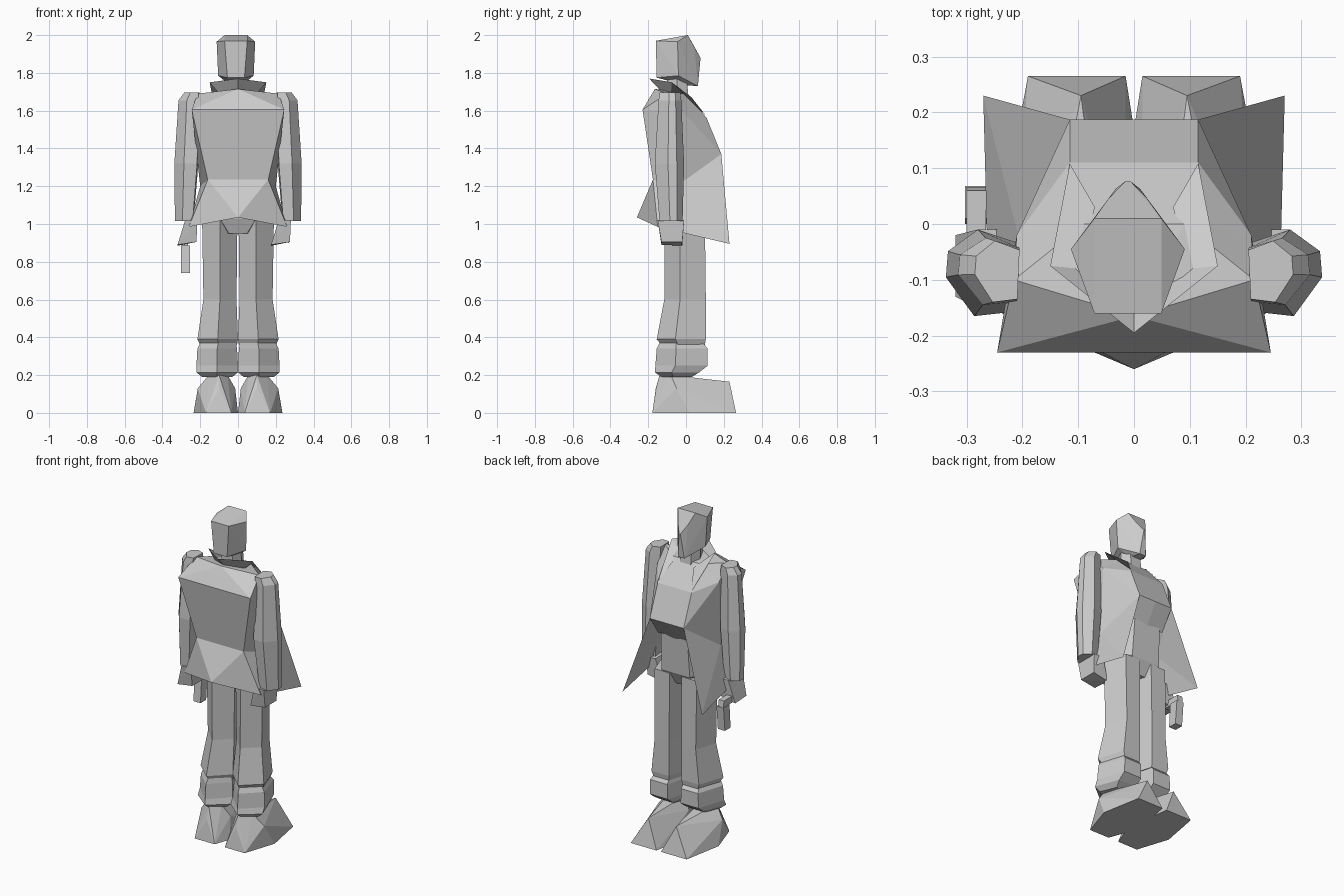
import bpy, bmesh

def finish(name, bm):
    bmesh.ops.recalc_face_normals(bm, faces=bm.faces[:])
    me = bpy.data.meshes.new(name)
    bm.to_mesh(me)
    bm.free()
    ob = bpy.data.objects.new(name, me)
    bpy.context.collection.objects.link(ob)
    return ob

def hull(name, pts):
    bm = bmesh.new()
    for p in pts:
        bm.verts.new(p)
    r = bmesh.ops.convex_hull(bm, input=bm.verts[:])
    junk = set(r['geom_interior'] + r['geom_unused'])
    bmesh.ops.delete(bm, geom=[v for v in junk if isinstance(v, bmesh.types.BMVert)], context='VERTS')
    bmesh.ops.dissolve_limit(bm, angle_limit=0.02, verts=bm.verts[:], edges=bm.edges[:])
    return finish(name, bm)

def loft(name, outline, rings, side=1):
    """Stack scaled copies of a unit outline; ring = z, x0, x1, y0, y1."""
    bm = bmesh.new()
    loops = [[bm.verts.new((side * (x0 + u * (x1 - x0)), y0 + v * (y1 - y0), z)) for u, v in outline]
             for z, x0, x1, y0, y1 in rings]
    n = len(outline)
    for a, b in zip(loops, loops[1:]):
        for i in range(n):
            j = (i + 1) % n
            bm.faces.new((a[i], a[j], b[j], b[i]))
    bm.faces.new(loops[0])
    bm.faces.new(loops[-1])
    return finish(name, bm)

def half_shell(name, pts, faces):
    """Half of a symmetric open shell, mirrored over x."""
    bm = bmesh.new()
    vs = [bm.verts.new(p) for p in pts]
    for f in faces:
        bm.faces.new([vs[i] for i in f])
    ob = finish(name, bm)
    m = ob.modifiers.new("mirror", 'MIRROR')
    m.use_clip = True
    return ob

LEG = [(.5, 0), (1, .38), (.75, 1), (.2, 1), (0, .4)]
EVEN = [(.2, 0), (.8, 0), (1, .5), (.8, 1), (.2, 1), (0, .5)]
ARM = [(.05, .05), (.6, 0), (1, .45), (.97, .75), (.55, 1), (0, .85)]
BOX = [(0, 0), (1, 0), (1, 1), (0, 1)]

# coat: back, shoulders, chest, tail and open front flaps
coat = [
    (0, -.165, 1.715), (.215, -.1, 1.69), (.09, 0, 1.69), (.245, -.23, 1.605),      # 0-3
    (.21, -.02, 1.6), (.115, .11, 1.56), (.16, -.175, 1.235), (.2, -.05, 1.2),      # 4-7
    (.115, .187, 1.37), (0, -.26, 1.035), (.26, -.15, .985), (.27, .23, .895),      # 8-11
    (0, -.23, 1.605), (0, -.175, 1.235), (0, .11, 1.56), (0, .187, 1.37),           # 12-15
    (0, 0, 1.69), (0, .115, 1.25), (.12, .1, 1.25)]                                 # 16-18
half_shell("coat", coat, [
    (0, 1, 3), (0, 3, 12), (0, 2, 1), (0, 16, 2), (1, 4, 3), (1, 2, 4), (2, 5, 4), (2, 16, 14, 5),
    (12, 3, 6, 13), (3, 4, 7, 6), (13, 6, 9), (6, 10, 9), (6, 7, 10), (5, 14, 15, 8),
    (4, 5, 8), (4, 8, 7), (8, 11, 7), (7, 11, 10), (8, 15, 17, 18)])

# collar tapering into the lapels
half_shell("collar", [(0, -.195, 1.77), (.15, -.075, 1.75), (.115, .108, 1.57),
                      (0, -.12, 1.69), (.1, -.08, 1.69), (.07, .03, 1.67)],
           [(0, 1, 4, 3), (1, 2, 5, 4)])

# waist, neck and head
loft("waist", EVEN, [(.95, -.08, .08, -.08, .06), (1.03, -.16, .16, -.115, .1), (1.26, -.15, .15, -.12, .115)])
loft("neck", EVEN, [(1.66, -.065, .055, -.1, .015), (1.8, -.065, .055, -.1, .0)])
half = [(.06, -.16, 1.97), (.102, -.045, 1.965), (.06, .01, 2.0), (.035, .045, 1.935),
        (.045, -.155, 1.775), (.094, -.04, 1.785), (.022, .063, 1.73), (.03, -.005, 1.735), (.004, .077, 1.88)]
hull("head", [(s * x - .011, y, z) for x, y, z in half for s in (1, -1)])

for side, label in ((1, "right"), (-1, "left")):
    # sleeve
    loft(label + "_sleeve", ARM, [(1.015, .235, .334, -.14, -.018), (1.32, .21, .337, -.165, -.01),
                                  (1.655, .205, .315, -.145, -.025), (1.695, .205, .285, -.14, -.03)], side)
    # hand, slightly shifted between the two sides
    xo = .225 if side > 0 else .27
    hull(label + "_hand", [(side * xo + dx, y, z) for dx, y, z in (
        (-.01, -.15, 1.02), (.055, -.15, 1.02), (-.01, -.01, 1.02), (.055, -.01, 1.02),
        (-.05, -.13, .89), (.05, -.13, .905), (-.05, -.02, .885), (.05, -.02, .905))])
    # trouser leg: thigh and shin, then the bunched cuff
    loft(label + "_trouser", LEG, [(.36, .005, .2, -.13, .1), (.39, .0, .215, -.155, .105),
                                   (.6, .008, .183, -.115, .105), (1.02, .003, .19, -.115, .1)], side)
    loft(label + "_cuff", LEG, [(.19, .03, .19, -.13, .03), (.215, .0, .22, -.165, .07),
                                (.25, .0, .22, -.162, .115), (.34, .005, .215, -.155, .115),
                                (.37, .01, .2, -.14, .09)], side)
    # boot
    hull(label + "_boot", [(side * x, y, z) for x, y, z in (
        (.015, .265, 0), (.19, .265, 0), (.235, .02, 0), (.17, -.178, 0), (.035, -.178, 0),
        (.0, -.08, 0), (.0, .17, 0), (.095, .23, .165), (.015, -.05, .13), (.213, -.05, .13),
        (.1, -.16, .13), (.1, -.14, .2), (.155, -.08, .2), (.055, -.08, .2), (.1, -.01, .19))])

# handheld bar with a grip reaching into the hand
loft("bar", BOX, [(.74, -.303, -.255, .0, .055), (.885, -.303, -.255, .01, .068)])
loft("bar_grip", BOX, [(.885, -.3, -.265, -.05, .065), (.925, -.3, -.265, -.05, .06)])
